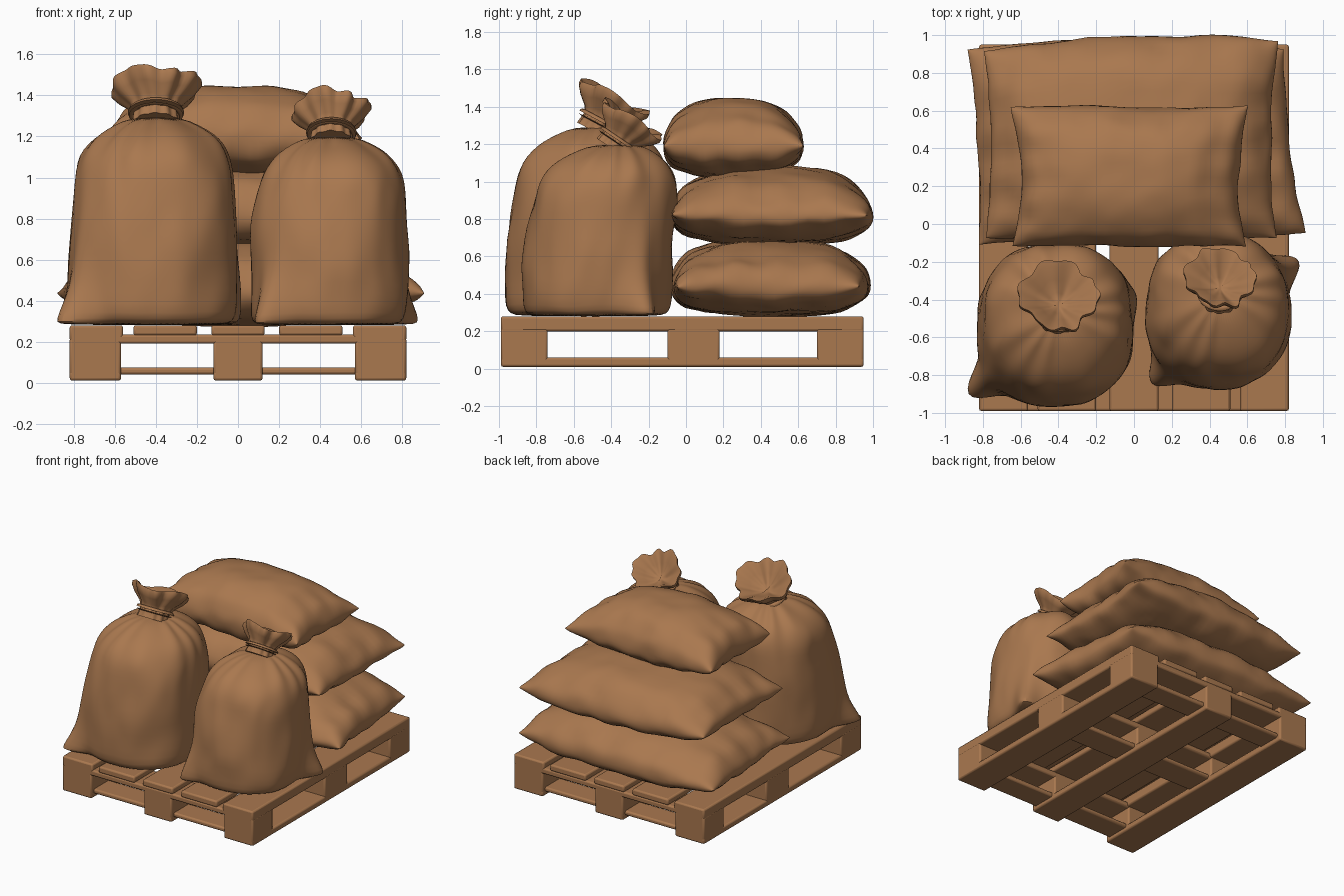
import bpy, bmesh, math
from mathutils import Vector, Matrix, noise

cube = bpy.data.objects.get("Cube")
if cube:
    bpy.data.objects.remove(cube, do_unlink=True)

brown = bpy.data.materials.new("burlap brown")
brown.use_nodes = True
COLOUR = (0.40, 0.188, 0.078, 1)
brown.diffuse_color = COLOUR
brown.node_tree.nodes["Principled BSDF"].inputs["Base Color"].default_value = COLOUR


def finish(name, bm, angle=50):
    bmesh.ops.recalc_face_normals(bm, faces=bm.faces)
    mesh = bpy.data.meshes.new(name)
    bm.to_mesh(mesh)
    bm.free()
    mesh.materials.append(brown)
    obj = bpy.data.objects.new(name, mesh)
    bpy.context.collection.objects.link(obj)
    bpy.ops.object.select_all(action='DESELECT')
    bpy.context.view_layer.objects.active = obj
    obj.select_set(True)
    bpy.ops.object.shade_smooth_by_angle(angle=math.radians(angle))
    return obj


def crumple(p, scale, amount):
    return p + noise.noise_vector(p * scale) * amount


def loft(bm, rings):
    """Skin closed rings of points and cap both ends."""
    loops = [[bm.verts.new(p) for p in ring] for ring in rings]
    for a, b in zip(loops, loops[1:]):
        for i in range(len(a)):
            j = (i + 1) % len(a)
            bm.faces.new((a[i], a[j], b[j], b[i]))
    bm.faces.new(loops[0])
    bm.faces.new(loops[-1])


# Pallet
def board(name, xs, ys, zs):
    bm = bmesh.new()
    bmesh.ops.create_cube(bm, size=1)
    for v in bm.verts:
        v.co = [lo + (c + 0.5) * (hi - lo) for c, (lo, hi) in zip(v.co, (xs, ys, zs))]
    obj = finish(name, bm, 30)
    bevel = obj.modifiers.new("worn edges", 'BEVEL')
    bevel.width = 0.012
    bevel.segments = 2


COLUMNS = [(-0.82, -0.57), (-0.12, 0.12), (0.57, 0.82)]
ROWS = [(-0.99, -0.74), (-0.1, 0.18), (0.7, 0.95)]
DECK = [(-0.82, -0.56), (-0.51, -0.2), (-0.13, 0.13), (0.2, 0.51), (0.56, 0.82)]
for xs in DECK:
    low = 0.2 if abs(xs[0] + xs[1]) > 1 else 0.23
    board("deck_board", xs, (-0.99, 0.95), (low, 0.28))
for ys in ROWS:
    board("cross_board", (-0.81, 0.81), ys, (0.19, 0.235))
    board("lower_cross_board", (-0.8, 0.8), (ys[0] + 0.03, ys[1] - 0.03), (0.04, 0.075))
for xs in COLUMNS:
    board("runner", xs, (-0.99, 0.95), (0.01, 0.06))
    for ys in ROWS:
        board("pallet_block", xs, ys, (0.015, 0.22))


# Flat pillow sacks
def pillow(name, corners, seam, top, bottom, pinch, bulge, nx=44, ny=32):
    c = [Vector(p) for p in corners]
    bm = bmesh.new()
    # The underside is flatter than the top because it rests on a surface
    for side, height, fullness in ((1, top - seam, 0.52), (-1, seam - bottom, 0.42)):
        grid = []
        for i in range(nx + 1):
            u = math.sin((i / nx - 0.5) * math.pi)
            row = []
            for j in range(ny + 1):
                v = math.sin((j / ny - 0.5) * math.pi)
                s, t = (u + 1) / 2, (v + 1) / 2
                flat = c[0].lerp(c[1], s).lerp(c[3].lerp(c[2], s), t)
                flat.x -= pinch * u * (1 - v * v)
                flat.y += bulge * max(v, 0) * (1 - u * u)
                puff = max(0, (1 - abs(u) ** 2.6) * (1 - abs(v) ** 2.6)) ** fullness
                # Pleats gather where the cloth meets the seam
                rim = max(abs(u), abs(v)) ** 6
                pleat = 1 + 0.12 * rim * (math.sin(17 * u + seam * 9) + math.sin(13 * v))
                z = seam + side * height * puff * pleat
                p = crumple(Vector((flat.x, flat.y, z)), 3.2, 0.018)
                p = crumple(p, 9, 0.007)
                row.append(bm.verts.new(p))
            grid.append(row)
        for i in range(nx):
            for j in range(ny):
                bm.faces.new((grid[i][j], grid[i + 1][j], grid[i + 1][j + 1], grid[i][j + 1]))
    bmesh.ops.remove_doubles(bm, verts=bm.verts, dist=0.0005)
    finish(name, bm)


pillow("bottom_sack", [(-0.82, -0.1), (0.9, -0.06), (0.8, 0.93), (-0.88, 0.92)],
       0.44, 0.7, 0.28, 0.02, 0.06)
pillow("middle_sack", [(-0.78, -0.08), (0.75, -0.07), (0.76, 0.97), (-0.8, 0.92)],
       0.82, 1.085, 0.66, 0.03, 0.05)
pillow("top_sack", [(-0.65, -0.12), (0.59, -0.12), (0.6, 0.62), (-0.65, 0.62)],
       1.19, 1.445, 1.03, 0.045, 0)


# Tied upright sacks
BODY = [(0, 0.84), (0.015, 0.93), (0.05, 0.99), (0.16, 1), (0.28, 1), (0.4, 1), (0.53, 0.985),
        (0.65, 0.96), (0.74, 0.93), (0.81, 0.88), (0.87, 0.79), (0.92, 0.66), (0.96, 0.49), (1, 0.29)]
RUFFLE = [(-0.04, 0.12), (0.03, 0.11), (0.07, 0.13), (0.12, 0.18), (0.165, 0.21), (0.19, 0.21),
          (0.175, 0.18), (0.13, 0.12), (0.09, 0.06), (0.08, 0.02)]
SEGMENTS = 72


def around():
    return [2 * math.pi * i / SEGMENTS for i in range(SEGMENTS)]


def tied_sack(side, centre, radii, neck, ears, scale, tilt):
    base = 0.28
    # Body leans towards the neck near the top
    rings = []
    for h, r in BODY:
        mid = Vector(centre).lerp(Vector(neck[:2]), h ** 2.5)
        ring = []
        for a in around():
            square = (abs(math.cos(a)) ** 2.3 + abs(math.sin(a)) ** 2.3) ** (-1 / 2.3)
            k = r * square * (1 + 0.09 * h ** 8 * math.cos(11 * a + 2 * math.sin(3 * a)))
            # Pointed bottom corners of the bag
            for ear, length in ears:
                off = math.radians(ear) - a
                off = math.atan2(math.sin(off), math.cos(off))
                k += length * math.exp(-(off / 0.19) ** 2) * math.exp(-h * 6.5)
            p = Vector((mid.x + radii[0] * k * math.cos(a), mid.y + radii[1] * k * math.sin(a),
                        base + h * (neck[2] - base)))
            push = min(1, h * 12) * (1 - h ** 6)
            p = crumple(p, 3.5, 0.025 * push)
            ring.append(crumple(p, 9, 0.014 * push))
        rings.append(ring)
    bm = bmesh.new()
    loft(bm, rings)
    finish(side + "_tied_sack_body", bm).modifiers.new("soft cloth", 'SUBSURF').levels = 1

    # Ruffled mouth tipped towards the back
    tip = Matrix.Translation(neck) @ Matrix.Rotation(math.radians(-tilt), 4, 'X') @ Matrix.Scale(scale, 4)
    rings = []
    for z, r in RUFFLE:
        ring = []
        for a in around():
            flare = max(0, min(1, z / 0.16))
            k = r * (1 + 0.08 * flare * math.cos(6 * a + 2 * math.sin(2 * a + tilt))
                     + 0.04 * math.cos(11 * a + math.sin(a)))
            lift = 0.02 * flare * math.sin(3 * a + scale * 9)
            ring.append(tip @ Vector((k * math.cos(a), k * math.sin(a), z + lift)))
        rings.append(ring)
    bm = bmesh.new()
    loft(bm, rings)
    finish(side + "_tied_sack_mouth", bm)

    # Cord around the neck
    rings = []
    for step in range(8):
        t = 2 * math.pi * step / 8
        r = 0.125 + 0.018 * math.cos(t)
        rings.append([tip @ Vector((r * math.cos(a), r * math.sin(a),
                                    0.025 + 0.02 * math.sin(t))) for a in around()])
    bm = bmesh.new()
    loft(bm, rings)
    finish(side + "_tied_sack_cord", bm)


tied_sack("right", (-0.415, -0.54), (0.415, 0.425), (-0.4, -0.46, 1.295),
          [(218, 0.52), (20, 0.12)], 0.96, 28)
tied_sack("left", (0.44, -0.48), (0.385, 0.4), (0.455, -0.37, 1.2),
          [(33, 0.42), (225, 0.36)], 0.86, 34)
